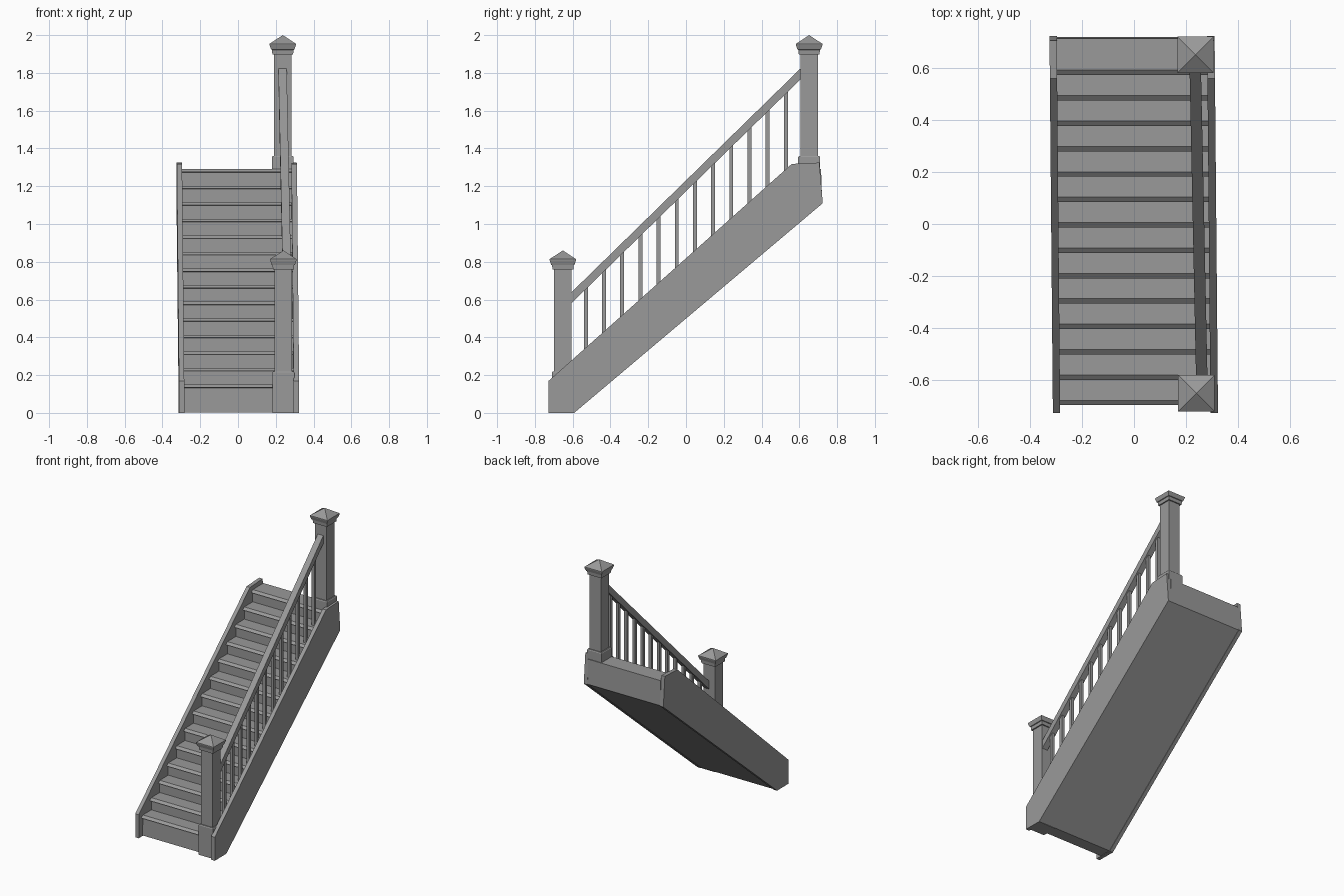
import bpy, bmesh

if "Cube" in bpy.data.objects:
    bpy.data.objects.remove(bpy.data.objects["Cube"])

SKEW = -0.009          # the flight leans very slightly sideways along its length
N = 14                 # treads
RISE, RUN = 0.0877, 0.0978

# Dark grey paint for every part
paint = bpy.data.materials.new("dark_grey")
paint.diffuse_color = (0.32, 0.32, 0.32, 1)
paint.use_nodes = True
paint.node_tree.nodes["Principled BSDF"].inputs["Base Color"].default_value = paint.diffuse_color


def make(name, bm, skew=True):
    if skew:
        for v in bm.verts:
            v.co.x += SKEW * v.co.y
    bmesh.ops.recalc_face_normals(bm, faces=bm.faces)
    me = bpy.data.meshes.new(name)
    bm.to_mesh(me)
    bm.free()
    me.materials.append(paint)
    ob = bpy.data.objects.new(name, me)
    bpy.context.collection.objects.link(ob)
    return ob


def extrude_x(name, profile, x0, x1):
    """Solid from a (y, z) side profile, running from x0 to x1."""
    bm = bmesh.new()
    a = [bm.verts.new((x0, y, z)) for y, z in profile]
    b = [bm.verts.new((x1, y, z)) for y, z in profile]
    bm.faces.new(a)
    bm.faces.new(b[::-1])
    n = len(profile)
    for i in range(n):
        j = (i + 1) % n
        bm.faces.new((a[i], b[i], b[j], a[j]))
    return make(name, bm)


def square_lathe(name, cx, cy, profile):
    """Square-section post from (half width, z) pairs, ending in a point."""
    bm = bmesh.new()
    rings = [[bm.verts.new((cx + sx * r, cy + sy * r, z))
              for sx, sy in ((-1, -1), (1, -1), (1, 1), (-1, 1))]
             for r, z in profile[:-1]]
    bm.faces.new(rings[0])
    for lo, hi in zip(rings, rings[1:]):
        for i in range(4):
            j = (i + 1) % 4
            bm.faces.new((lo[i], lo[j], hi[j], hi[i]))
    tip = bm.verts.new((cx, cy, profile[-1][1]))
    for i in range(4):
        bm.faces.new((rings[-1][i], rings[-1][(i + 1) % 4], tip))
    return make(name, bm, skew=False)


# Side stringers
stringer = [(-0.727, 0), (-0.592, 0), (0.724, 1.11), (0.706, 1.325),
            (0.56, 1.318), (-0.727, 0.17)]
extrude_x("left_stringer", stringer, -0.319, -0.291)
extrude_x("right_stringer", stringer, 0.288, 0.317)

# Steps: risers, nosed treads, closed back and flat soffit in one solid
steps = [(-0.682, 0.003)]
for i in range(N):
    y, z = -0.698 + RUN * i, 0.15 + RISE * i
    steps += [(y + 0.018, z - 0.017), (y, z - 0.015), (y + 0.019, z)]
    if i < N - 1:
        steps.append((y + RUN + 0.018, z))
steps += [(0.715, 0.15 + RISE * (N - 1)), (0.721, 1.112), (-0.594, 0.003)]
extrude_x("steps", steps, -0.292, 0.289)


# Newel posts with plinth, shaft and stepped pyramid cap
def newel(name, cx, cy, z0, z_base, z_cap):
    square_lathe(name, cx, cy, [
        (0.058, z0), (0.058, z_base - 0.006), (0.054, z_base),
        (0.046, z_base), (0.046, z_cap), (0.055, z_cap),
        (0.057, z_cap + 0.024), (0.062, z_cap + 0.026),
        (0.070, z_cap + 0.050), (0.070, z_cap + 0.056), (0, z_cap + 0.102)])


newel("lower_newel_post", 0.240, -0.652, 0.0, 0.22, 0.758)
newel("upper_newel_post", 0.237, 0.652, 1.2, 1.36, 1.898)


# Handrail, drifting sideways a little between the posts
def rail_x(y):
    return 0.2485 - 0.012 * y


def rail_z(y):
    return 0.575 + (y + 0.612) * 0.977


rail = extrude_x("handrail", [(-0.612, rail_z(-0.612)), (0.607, rail_z(0.607)),
                              (0.607, rail_z(0.607) + 0.058),
                              (-0.612, rail_z(-0.612) + 0.058)], -0.022, 0.022)
for v in rail.data.vertices:
    v.co.x += rail_x(v.co.y)

# Balusters, one standing on each tread between the posts
bm = bmesh.new()
for i in range(12):
    y = -0.53 + i * 0.0962
    k = int((y + 0.698) / RUN)
    z0, z1 = 0.145 + RISE * k, rail_z(y) + 0.03
    x = rail_x(y)
    cube = bmesh.ops.create_cube(bm, size=1)["verts"]
    for v in cube:
        v.co.x = x + v.co.x * 0.022
        v.co.y = y + v.co.y * 0.021
        v.co.z = (z0 + z1) / 2 + v.co.z * (z1 - z0)
make("balusters", bm)
